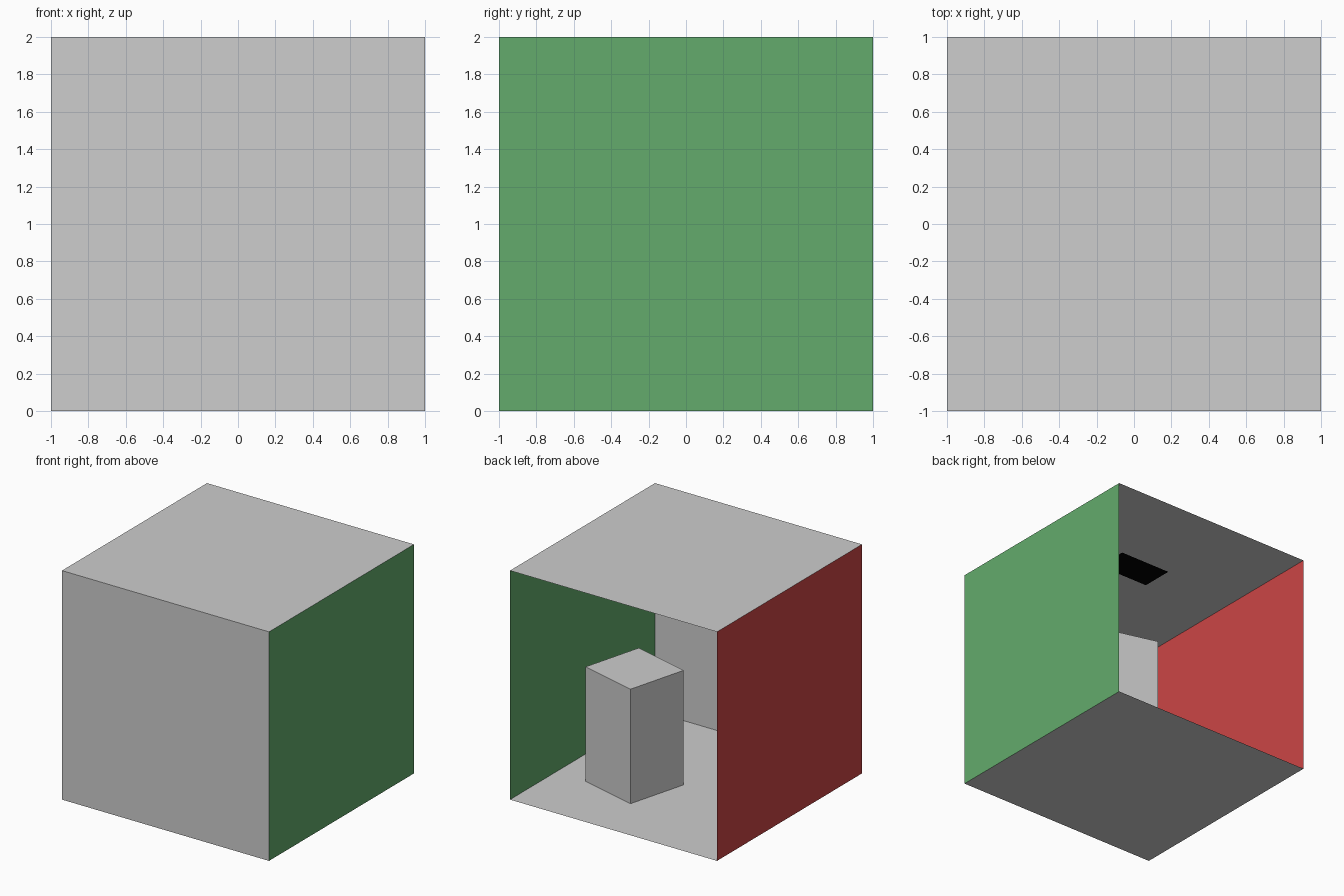
import bpy
from math import pi, radians

cube = bpy.data.objects.get("Cube")
if cube:
    bpy.data.objects.remove(cube, do_unlink=True)


def material(name, rgb):
    mat = bpy.data.materials.new(name)
    mat.use_nodes = True
    mat.diffuse_color = (*rgb, 1)
    mat.node_tree.nodes["Principled BSDF"].inputs["Base Color"].default_value = (*rgb, 1)
    return mat


GREY = material("light grey", (0.61, 0.61, 0.61))
GREEN = material("green", (0.125, 0.41, 0.15))
RED = material("red", (0.60, 0.06, 0.06))
BLACK = material("black", (0, 0, 0))


def finish(name, scale, mat):
    obj = bpy.context.object
    obj.name = name
    obj.scale = scale
    obj.data.materials.append(mat)
    bpy.ops.object.transform_apply(location=False, rotation=True, scale=True)
    return obj


def panel(name, loc, rot, mat, size=(2, 2)):
    bpy.ops.mesh.primitive_plane_add(size=1, location=loc, rotation=rot)
    return finish(name, (*size, 1), mat)


# Room shell: thin panels, open at the back
panel("floor", (0, 0, 0), (0, 0, 0), GREY)
panel("ceiling", (0, 0, 2), (pi, 0, 0), GREY)
panel("front_wall", (0, -1, 1), (-pi / 2, 0, 0), GREY)
panel("left_wall", (1, 0, 1), (0, -pi / 2, 0), GREEN)
panel("right_wall", (-1, 0, 1), (0, pi / 2, 0), RED)

# Ceiling light panel, facing down
panel("ceiling_light", (0, 0, 1.99), (pi, 0, 0), BLACK, (0.5, 0.29))

# Turned block standing on the floor
bpy.ops.mesh.primitive_cube_add(size=1, location=(0.37, 0.18, 0.5),
                                rotation=(0, 0, radians(-15)))
finish("block", (0.55, 0.55, 1.0), GREY)
